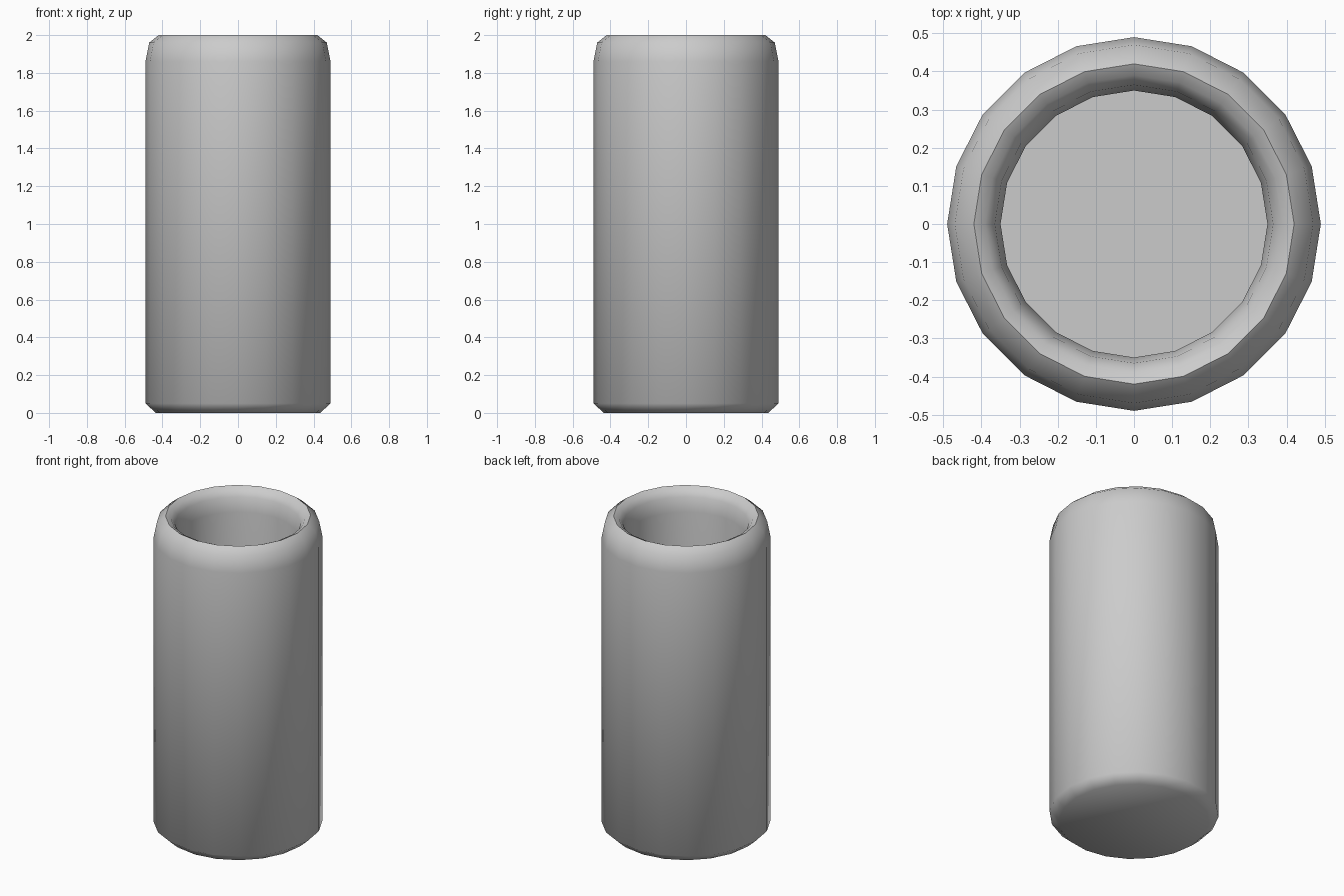
import bpy, bmesh
from math import sin, cos, tau, radians

if "Cube" in bpy.data.objects:
    bpy.data.objects.remove(bpy.data.objects["Cube"])

SIDES = 20

# Half profile (radius, height): base, outer wall, rounded rim, inner wall, floor
profile = [(0.435, 0.0), (0.49, 0.05), (0.49, 1.86), (0.47, 1.96), (0.42, 2.0),
           (0.39, 1.985), (0.365, 1.95), (0.35, 1.86), (0.35, 0.1)]

bm = bmesh.new()
rings = [[bm.verts.new((r * cos(tau * i / SIDES), r * sin(tau * i / SIDES), z))
          for i in range(SIDES)] for r, z in profile]

# Walls between neighbouring rings
for a, b in zip(rings, rings[1:]):
    for i in range(SIDES):
        j = (i + 1) % SIDES
        bm.faces.new((a[i], a[j], b[j], b[i]))

# Underside and inner floor
bm.faces.new(rings[0][::-1])
bm.faces.new(rings[-1])
bm.normal_update()

mesh = bpy.data.meshes.new("cup")
bm.to_mesh(mesh)
bm.free()
cup = bpy.data.objects.new("cup", mesh)
bpy.context.collection.objects.link(cup)

# Smooth shading, crisp inner floor edge
bpy.context.view_layer.objects.active = cup
cup.select_set(True)
bpy.ops.object.shade_smooth_by_angle(angle=radians(65))
